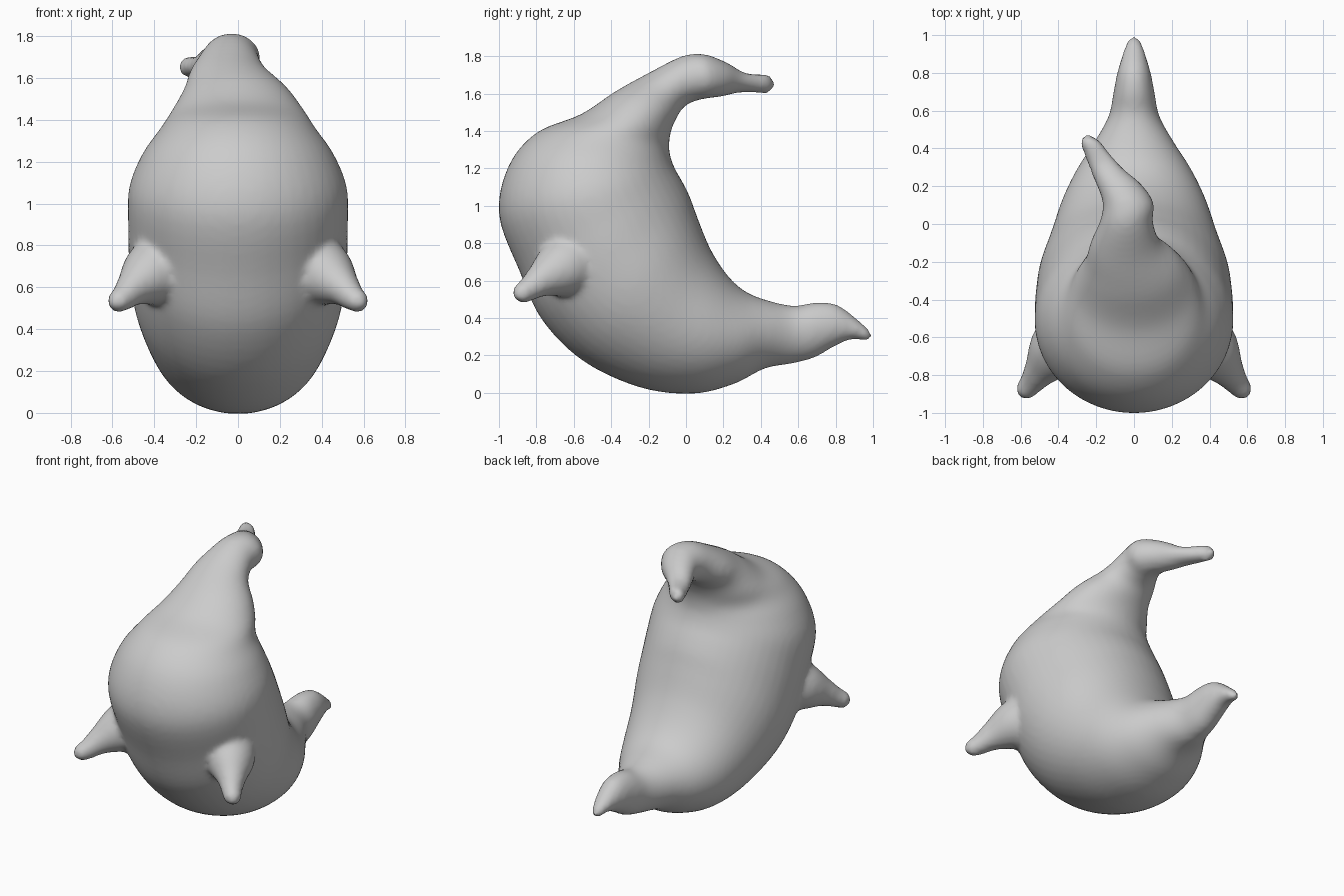
import bpy
import bmesh
import math
from mathutils import Vector

old = bpy.data.objects.get("Cube")
if old:
    bpy.data.objects.remove(old, do_unlink=True)


def make_material(name, colour):
    material = bpy.data.materials.new(name)
    material.use_nodes = True
    material.diffuse_color = colour
    material.node_tree.nodes["Principled BSDF"].inputs["Base Color"].default_value = colour
    return material


def smooth_path(rows, steps):
    """Catmull-Rom interpolation of rows of numbers."""
    result = []
    last = len(rows) - 1
    for i in range(last):
        a, b, c, d = (rows[max(0, min(last, i + k))] for k in (-1, 0, 1, 2))
        for s in range(steps):
            t = s / steps
            result.append([
                q + t / 2 * (r - p + t * (2 * p - 5 * q + 4 * r - u + t * (3 * (q - r) + u - p)))
                for p, q, r, u in zip(a, b, c, d)])
    result.append(list(rows[-1]))
    return result


def loft(bm, rings, start_tip, end_tip):
    """Skin a list of (centre, side axis, up axis) ellipses into a closed tube."""
    sides = 48
    angles = [math.tau * i / sides for i in range(sides)]
    loops = [[bm.verts.new(c + u * math.cos(a) + v * math.sin(a)) for a in angles]
             for c, u, v in rings]
    for low, high in zip(loops, loops[1:]):
        for i in range(sides):
            j = (i + 1) % sides
            bm.faces.new((low[i], low[j], high[j], high[i]))
    for loop, tip in ((loops[0], start_tip), (loops[-1], end_tip)):
        point = bm.verts.new(tip)
        for i in range(sides):
            bm.faces.new((loop[i], loop[(i + 1) % sides], point))


# Body sections, tail to hood tip: outer y, outer z, inner y, inner z, half width, x shift
sections = [
    (.97, .275, .98, .335, .035, 0),
    (.88, .285, .92, .39, .06, 0),
    (.78, .24, .81, .47, .09, 0),
    (.68, .185, .70, .485, .11, 0),
    (.56, .155, .58, .465, .135, 0),
    (.42, .13, .45, .49, .21, 0),
    (.25, .045, .32, .54, .305, 0),
    (.03, -.005, .22, .63, .38, 0),
    (-.25, .03, .13, .77, .44, 0),
    (-.55, .17, .06, .94, .5, 0),
    (-.77, .39, .02, 1.05, .52, 0),
    (-.89, .65, -.02, 1.13, .525, 0),
    (-1.0, .95, -.06, 1.2, .52, 0),
    (-.95, 1.21, -.085, 1.27, .455, 0),
    (-.8, 1.39, -.09, 1.33, .37, 0),
    (-.56, 1.49, -.08, 1.4, .315, 0),
    (-.38, 1.61, -.05, 1.47, .25, -.01),
    (-.2, 1.71, -.01, 1.53, .185, -.045),
    (-.02, 1.8, .05, 1.56, .14, -.04),
    (.1, 1.81, .12, 1.575, .135, -.03),
    (.22, 1.765, .2, 1.585, .12, -.08),
    (.32, 1.71, .29, 1.605, .085, -.155),
    (.44, 1.705, .44, 1.6, .055, -.235),
]
body_rings = []
for yo, zo, yi, zi, width, shift in smooth_path(sections, 5):
    outer, inner = Vector((shift, yo, zo)), Vector((shift, yi, zi))
    body_rings.append(((outer + inner) / 2, Vector((width, 0, 0)), (inner - outer) / 2))

bm = bmesh.new()
loft(bm, body_rings, Vector((0, 1.005, .3)), Vector((-.25, .485, 1.65)))

# Stubby flippers: x, y, z, radius, mirrored to both sides
flipper = [(.3, -.56, .72, .19), (.42, -.68, .655, .15), (.5, -.78, .6, .09),
           (.55, -.85, .55, .063), (.585, -.89, .525, .052)]
for side in (-1, 1):
    path = smooth_path(flipper, 5)
    points = [Vector((side * x, y, z)) for x, y, z, r in path]
    axis = (points[-1] - points[0]).normalized()
    across = axis.cross(Vector((0, 0, 1))).normalized()
    rise = axis.cross(across)
    loft(bm, [(p, across * row[3], rise * row[3]) for p, row in zip(points, path)],
         points[0] - axis * .05, points[-1] + axis * .045)

bmesh.ops.recalc_face_normals(bm, faces=bm.faces)
mesh = bpy.data.meshes.new("creature_body")
bm.to_mesh(mesh)
bm.free()
creature = bpy.data.objects.new("creature_body", mesh)
bpy.context.collection.objects.link(creature)
mesh.materials.append(make_material("soft grey", (.6, .6, .6, 1)))

# Fuse the body and flippers into one soft skin
fuse = creature.modifiers.new("fuse", 'REMESH')
fuse.mode = 'VOXEL'
fuse.voxel_size = .018
fuse.use_smooth_shade = True
soften = creature.modifiers.new("soften", 'SMOOTH')
soften.factor = .5
soften.iterations = 8
for polygon in mesh.polygons:
    polygon.use_smooth = True
